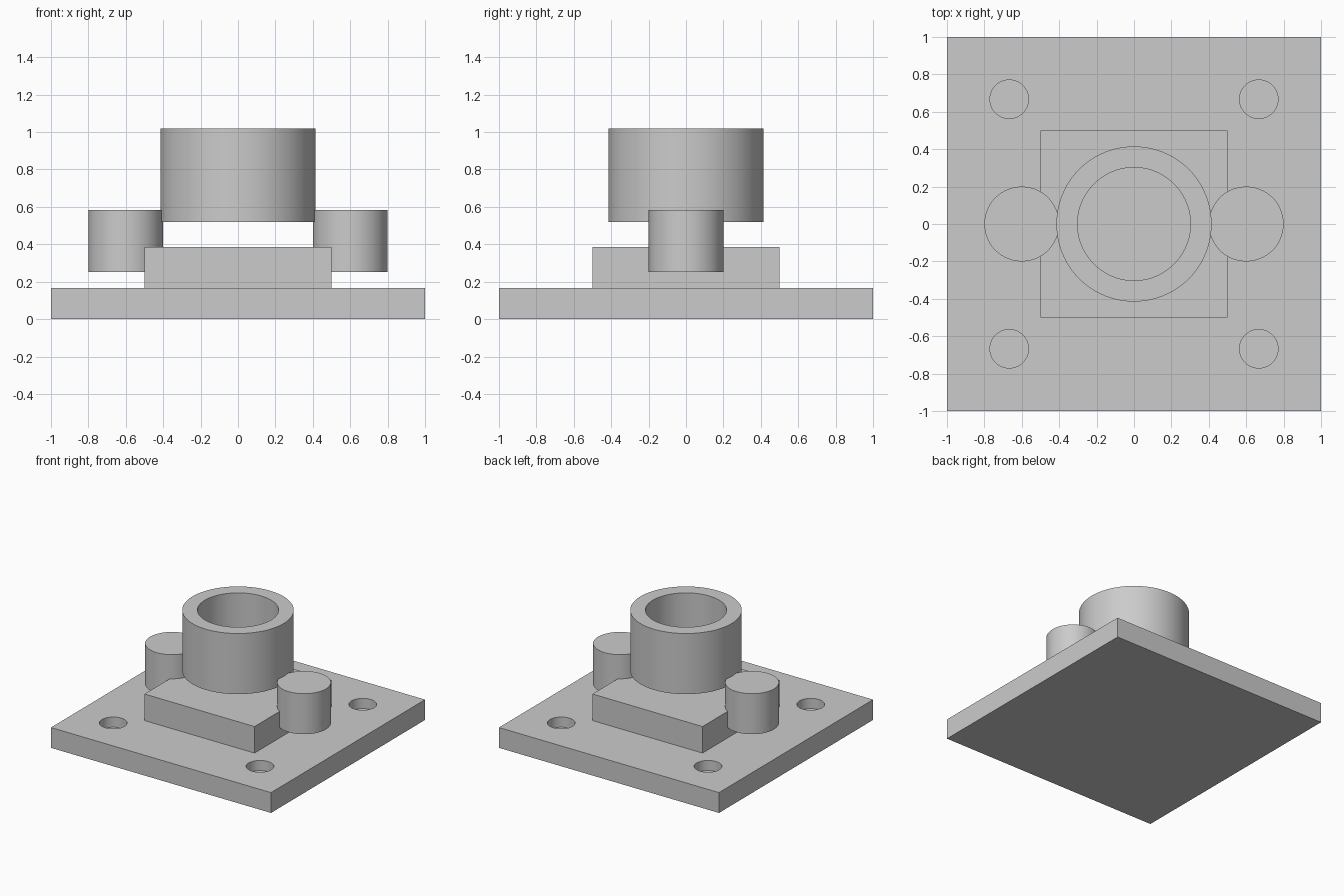
import bpy
import math

cube = bpy.data.objects.get("Cube")
if cube:
    bpy.data.objects.remove(cube, do_unlink=True)

# One grey for every part
grey = bpy.data.materials.new("plain_grey")
grey.use_nodes = True
GREY = (0.6, 0.6, 0.6, 1)
grey.diffuse_color = GREY
grey.node_tree.nodes["Principled BSDF"].inputs["Base Color"].default_value = GREY


def finish(name):
    obj = bpy.context.object
    obj.name = name
    obj.data.materials.append(grey)
    return obj


def box(name, width, z0, z1):
    bpy.ops.mesh.primitive_cube_add(size=1, location=(0, 0, (z0 + z1) / 2))
    bpy.context.object.scale = (width, width, z1 - z0)
    bpy.ops.object.transform_apply(location=False, rotation=False, scale=True)
    return finish(name)


def cylinder(name, radius, z0, z1, x=0, y=0):
    bpy.ops.mesh.primitive_cylinder_add(
        vertices=96, radius=radius, depth=z1 - z0, location=(x, y, (z0 + z1) / 2))
    return finish(name)


def cut(target, cutter):
    mod = target.modifiers.new("cut", "BOOLEAN")
    mod.operation = "DIFFERENCE"
    mod.solver = "EXACT"
    mod.object = cutter
    bpy.context.view_layer.objects.active = target
    bpy.ops.object.modifier_apply(modifier=mod.name)
    bpy.data.objects.remove(cutter, do_unlink=True)


def smooth(obj):
    bpy.ops.object.select_all(action="DESELECT")
    obj.select_set(True)
    bpy.context.view_layer.objects.active = obj
    bpy.ops.object.shade_smooth_by_angle(angle=math.radians(30))


# Base plate with four blind corner holes
PLATE = 0.167
plate = box("base_plate", 2, 0, PLATE)
for sx in (-1, 1):
    for sy in (-1, 1):
        cut(plate, cylinder("hole_cutter", 0.103, PLATE / 2, PLATE + 0.1,
                            sx * 0.667, sy * 0.667))
smooth(plate)

# Raised square block in the middle
box("centre_block", 1, PLATE - 0.02, 0.385)

# Floating collar with a through bore
collar = cylinder("collar", 0.415, 0.52, 1.018)
cut(collar, cylinder("bore_cutter", 0.302, 0.4, 1.2))
smooth(collar)

# Side bosses
for side, sx in (("left", 1), ("right", -1)):
    smooth(cylinder(side + "_boss", 0.2, 0.251, 0.584, sx * 0.6))
